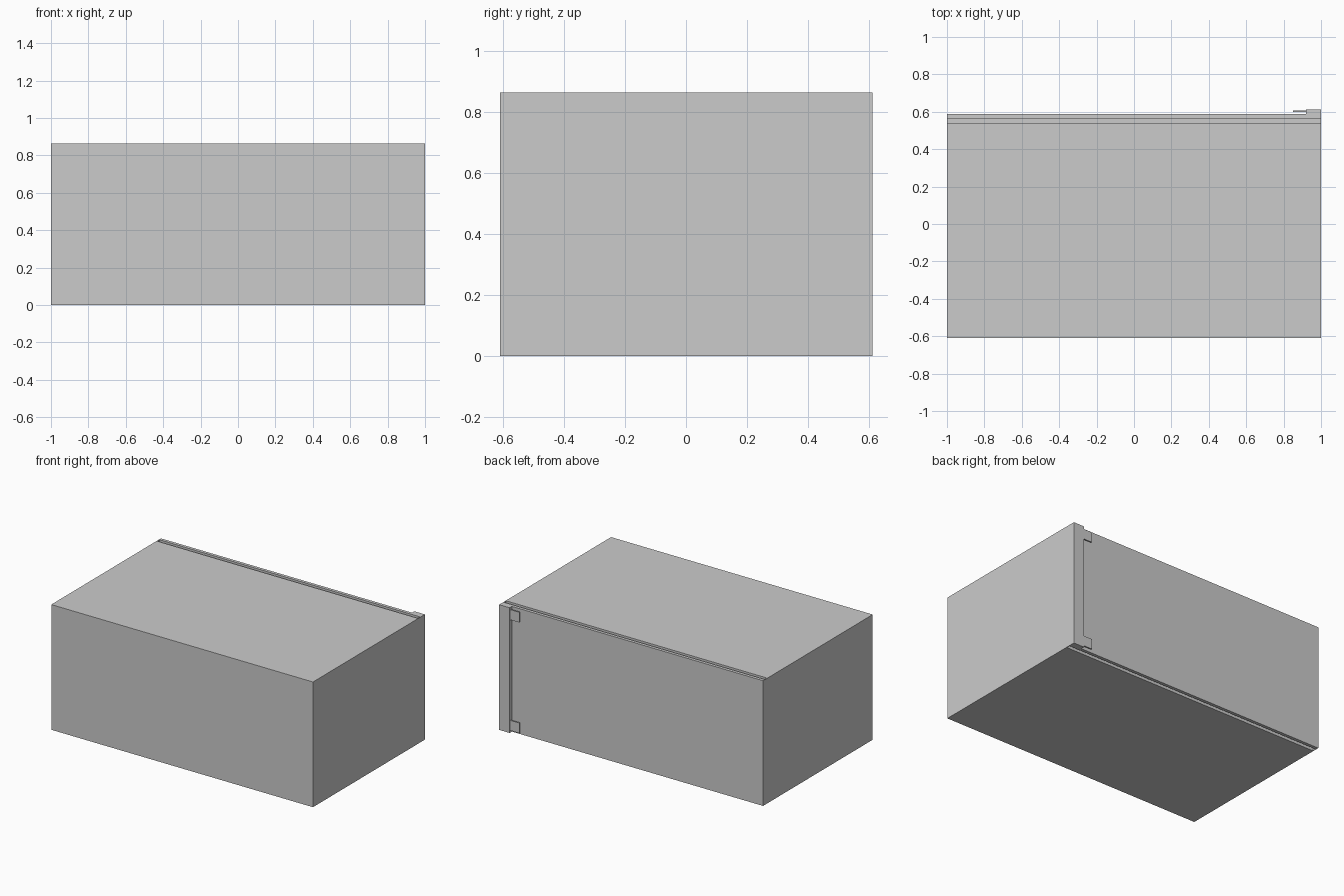
import bpy

cube = bpy.data.objects.get("Cube")
if cube:
    bpy.data.objects.remove(cube, do_unlink=True)

# Single plain grey finish
grey = bpy.data.materials.new("plain_grey")
grey.use_nodes = True
colour = (0.6, 0.6, 0.6, 1)
grey.diffuse_color = colour
grey.node_tree.nodes["Principled BSDF"].inputs["Base Color"].default_value = colour

H = 0.865       # overall height
FRONT = -0.61
BACK = 0.587    # rear face of the cabinet
SKIN = 0.004    # thickness of the side skins
GROOVE = 0.02   # depth of the slots


def box(name, x, y, z):
    """Flat-sided box from (min, max) pairs."""
    bpy.ops.mesh.primitive_cube_add(size=1, location=[sum(r) / 2 for r in (x, y, z)])
    ob = bpy.context.object
    ob.name = name
    ob.scale = [r[1] - r[0] for r in (x, y, z)]
    bpy.ops.object.transform_apply(location=False, rotation=False, scale=True)
    ob.data.materials.append(grey)
    return ob


inner = (-1 + SKIN, 1 - SKIN)

# Front panel, body, and back panel separated by a slot at top and bottom
box("front_panel", inner, (FRONT, -0.602), (0, H))
box("cabinet_body", inner, (-0.602, 0.54), (0, H))
box("slot_core", inner, (0.54, 0.565), (GROOVE, H - GROOVE))
box("back_panel", inner, (0.565, BACK), (0, H))

# Thin side skins closing the slot ends
for side, x in (("right", (-1, -1 + SKIN)), ("left", (1 - SKIN, 1))):
    box(side + "_side", x, (FRONT, BACK), (0, H))

# Upright strip on the rear left edge with two small tabs
box("corner_post", (0.92, 1), (BACK, 0.612), (0, H))
for name, z in (("lower_tab", (0.015, 0.085)), ("upper_tab", (H - 0.085, H - 0.015))):
    box(name, (0.85, 0.92), (0.598, 0.606), z)
